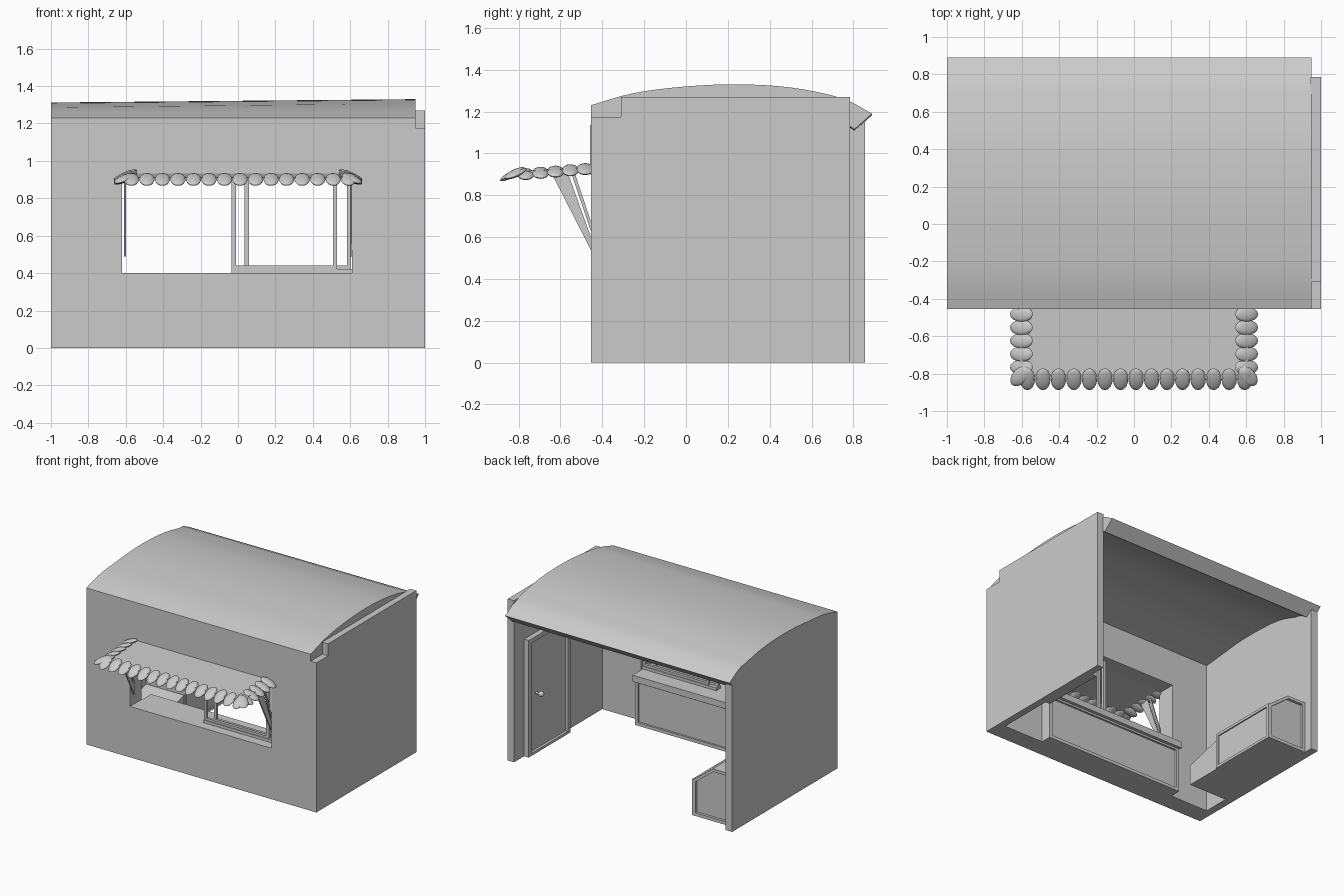
import bpy, bmesh, math
from mathutils import Matrix, Vector

if "Cube" in bpy.data.objects:
    bpy.data.objects.remove(bpy.data.objects["Cube"])


def finish(name, bm, smooth=False):
    bmesh.ops.recalc_face_normals(bm, faces=bm.faces)
    me = bpy.data.meshes.new(name)
    bm.to_mesh(me)
    bm.free()
    ob = bpy.data.objects.new(name, me)
    bpy.context.collection.objects.link(ob)
    if smooth:
        bpy.context.view_layer.objects.active = ob
        ob.select_set(True)
        bpy.ops.object.shade_smooth_by_angle(angle=math.radians(35))
        ob.select_set(False)
    return ob


def place(axis, a, b, d):
    """2D point (a, b) plus depth d along the axis."""
    return {'X': (d, a, b), 'Y': (a, d, b), 'Z': (a, b, d)}[axis]


def prism(name, axis, pts, d0, d1, smooth=False):
    bm = bmesh.new()
    f = bm.faces.new([bm.verts.new(place(axis, a, b, d0)) for a, b in pts])
    r = bmesh.ops.extrude_face_region(bm, geom=[f], use_keep_orig=True)
    vs = [v for v in r['geom'] if isinstance(v, bmesh.types.BMVert)]
    bmesh.ops.translate(bm, verts=vs, vec=Vector(place(axis, 0, 0, d1 - d0)))
    return finish(name, bm, smooth)


def box(name, x0, x1, y0, y1, z0, z1):
    return prism(name, 'Z', [(x0, y0), (x1, y0), (x1, y1), (x0, y1)], z0, z1)


def frame(name, axis, outer, inner, d0, d1):
    """Plate with a hole; outer and inner have equal point counts."""
    bm = bmesh.new()
    L = [[bm.verts.new(place(axis, a, b, d)) for a, b in loop]
         for loop, d in ((outer, d0), (outer, d1), (inner, d1), (inner, d0))]
    n = len(outer)
    for k in range(4):
        for i in range(n):
            j = (i + 1) % n
            bm.faces.new((L[k][i], L[k][j], L[(k + 1) % 4][j], L[(k + 1) % 4][i]))
    return finish(name, bm)


def rect(a0, a1, b0, b1):
    return [(a0, b0), (a1, b0), (a1, b1), (a0, b1)]


# Walls: front with serving window, right with stepped top, left under the roof
frame("front_wall", 'Y', rect(-1, 0.95, 0, 1.225), rect(-0.62, 0.61, 0.4, 0.92), -0.455, -0.31)
prism("right_wall", 'X', [(-0.455, 0), (0.785, 0), (0.785, 1.27), (-0.31, 1.27),
                          (-0.31, 1.175), (-0.455, 1.175)], 0.945, 1)
prism("left_wall", 'X', [(-0.31, 0), (0.855, 0), (0.855, 1.15), (0.72, 1.2), (0.5, 1.24),
                         (0.25, 1.255), (0, 1.25), (-0.31, 1.215)], -1, -0.94)


# Curved roof, slightly lower on the left
def curve(pts, n=24):
    """Catmull-Rom through the points."""
    p = [Vector(q) for q in pts]
    p = [2 * p[0] - p[1]] + p + [2 * p[-1] - p[-2]]
    out, segs = [], len(pts) - 1
    for i in range(n + 1):
        t = i / n * segs
        k = min(int(t), segs - 1)
        t -= k
        a, b, c, d = p[k:k + 4]
        v = 0.5 * (2 * b + (c - a) * t + (2 * a - 5 * b + 4 * c - d) * t * t
                   + (3 * b - a - 3 * c + d) * t ** 3)
        out.append((v.x, v.y))
    return out


top = curve([(-0.455, 1.23), (-0.25, 1.288), (0, 1.32), (0.25, 1.33), (0.5, 1.315),
             (0.74, 1.265), (0.89, 1.19)])
under = curve([(0.805, 1.115), (0.72, 1.165), (0.5, 1.235), (0.25, 1.255), (0, 1.25),
               (-0.31, 1.205), (-0.455, 1.17)])
roof = prism("roof", 'X', top + under, -1, 0.95, True)
for v in roof.data.vertices:
    if v.co.x < 0 and v.co.y > -0.4:
        v.co.z -= 0.018 * min(1, (v.co.y + 0.4) / 0.3) * (1 if v.co.y < 0.7 else 0.4)

# Sliding window sashes
for i, (x0, x1, y) in enumerate([(-0.035, 0.53, -0.375), (0.035, 0.605, -0.35)]):
    frame(f"window_sash_{i+1}", 'Y', rect(x0, x1, 0.42, 0.92),
          rect(x0 + 0.024, x1 - 0.022, 0.44, 0.9), y, y + 0.02)
box("window_track", -0.035, 0.61, -0.38, -0.325, 0.4, 0.422)

# Serving counter behind the front wall, framed panel
box("counter_body", -0.61, 0.6, -0.31, -0.24, 0, 0.36)
frame("counter_panel_frame", 'Y', rect(-0.61, 0.6, 0, 0.36), rect(-0.585, 0.575, 0.025, 0.335),
      -0.24, -0.225)
box("counter_top", -0.615, 0.605, -0.33, -0.2, 0.35, 0.4)

# Storage case beside the left wall, with sloped lid and framed end
case = [(-0.94, 0), (-0.61, 0), (-0.61, 0.28), (-0.78, 0.41), (-0.94, 0.41)]
inset = [(-0.92, 0.025), (-0.632, 0.025), (-0.632, 0.268), (-0.787, 0.388), (-0.92, 0.388)]
prism("storage_case", 'Y', case, 0.2, 0.765)
frame("storage_case_end_frame", 'Y', case, inset, 0.765, 0.785)
frame("storage_case_side_frame", 'X', rect(0.2, 0.785, 0, 0.28), rect(0.22, 0.765, 0.02, 0.26),
      -0.61, -0.6)
prism("case_extension", 'X', [(-0.1, 0), (0.2, 0), (0.2, 0.24), (-0.1, 0.16)], -0.94, -0.61)

# Door on the inside of the right wall
frame("door_frame", 'X', rect(0.14, 0.66, 0, 0.92), rect(0.175, 0.625, 0.02, 0.885), 0.905, 0.947)
box("door_panel", 0.925, 0.947, 0.17, 0.63, 0.02, 0.89)
bm = bmesh.new()
bmesh.ops.create_uvsphere(bm, u_segments=16, v_segments=10, radius=0.022,
                          matrix=Matrix.Translation((0.88, 0.54, 0.46)))
bmesh.ops.create_cone(bm, cap_ends=True, segments=12, radius1=0.009, radius2=0.009, depth=0.05,
                      matrix=Matrix.Translation((0.9, 0.54, 0.46)) @ Matrix.Rotation(math.pi / 2, 4, 'Y'))
finish("door_knob", bm, True)

# Awning board and its braces
prism("awning_board", 'X', [(-0.33, 0.925), (-0.83, 0.9), (-0.83, 0.912), (-0.33, 0.94)], -0.61, 0.61)
for side, x in (("left", -0.61), ("right", 0.6)):
    frame(f"awning_brace_{side}", 'X', [(-0.43, 0.49), (-0.43, 0.6), (-0.535, 0.915), (-0.64, 0.9)],
          [(-0.445, 0.575), (-0.445, 0.6), (-0.545, 0.895), (-0.56, 0.893)], x, x + 0.01)
box("awning_hanger", -0.622, -0.616, -0.458, -0.44, 0.9, 1.135)


# Scalloped trim: thin drooping petals
def petals(name, spots, droop):
    bm = bmesh.new()
    for x, y, z, yaw in spots:
        m = (Matrix.Translation((x, y, z)) @ Matrix.Rotation(yaw, 4, 'Z')
             @ Matrix.Rotation(droop, 4, 'X') @ Matrix.Diagonal((0.041, 0.066, 0.016, 1)))
        bmesh.ops.create_uvsphere(bm, u_segments=16, v_segments=8, radius=1, matrix=m)
    return finish(name, bm, True)


petals("awning_trim_front", [(-0.57 + 0.083 * i, -0.83, 0.901, 0) for i in range(15)],
       math.radians(28))
for side, s in (("left", -1), ("right", 1)):
    rows = [(s * 0.602, -0.482 - 0.071 * i, 0.925 - 0.006 * i, s * math.pi / 2) for i in range(5)]
    petals(f"awning_trim_{side}", rows + [(s * 0.61, -0.815, 0.905, s * math.pi / 4)],
           math.radians(22))
